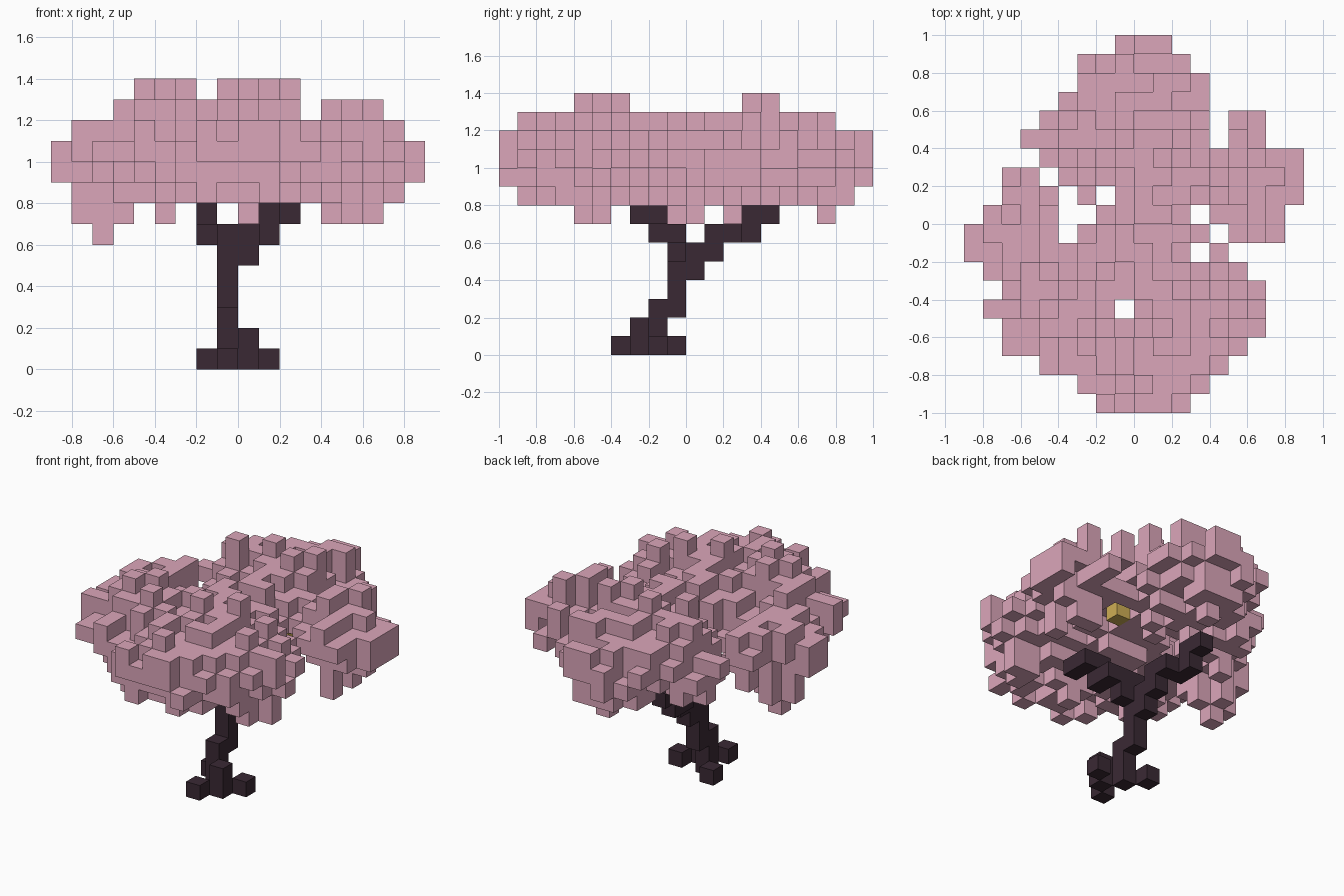
import bpy, bmesh, random
from mathutils import Vector

random.seed(11)
CELL = 0.1

if "Cube" in bpy.data.objects:
    bpy.data.objects.remove(bpy.data.objects["Cube"], do_unlink=True)


def material(name, rgb):
    mat = bpy.data.materials.new(name)
    mat.use_nodes = True
    color = (*rgb, 1.0)
    mat.diffuse_color = color
    mat.node_tree.nodes["Principled BSDF"].inputs["Base Color"].default_value = color
    return mat


def voxel_object(name, cells, mat):
    """Skin a set of grid cells with only their exposed square faces."""
    bm = bmesh.new()
    for cell in cells:
        for axis in range(3):
            for side in (0, 1):
                normal = [0, 0, 0]
                normal[axis] = 2 * side - 1
                if tuple(c + n for c, n in zip(cell, normal)) in cells:
                    continue
                corners = []
                for a, b in ((0, 0), (1, 0), (1, 1), (0, 1)):
                    p = Vector(cell)
                    p[axis] += side
                    p[(axis + 1) % 3] += a
                    p[(axis + 2) % 3] += b
                    corners.append(bm.verts.new(p * CELL))
                bm.faces.new(corners if side else corners[::-1])
    bmesh.ops.remove_doubles(bm, verts=bm.verts, dist=CELL / 100)
    mesh = bpy.data.meshes.new(name)
    bm.to_mesh(mesh)
    bm.free()
    mesh.materials.append(mat)
    obj = bpy.data.objects.new(name, mesh)
    bpy.context.collection.objects.link(obj)
    return obj


pink = material("blossom pink", (0.71, 0.38, 0.49))
bark = material("dark bark", (0.042, 0.022, 0.034))
gold = material("hive gold", (0.62, 0.42, 0.09))

# Trunk, roots and two branches
roots = {(1, -2, 0), (0, -3, 0), (-1, -4, 0), (-2, -1, 0), (-1, -2, 0)}
trunk = {(0, -3, 1), (-1, -2, 1), (-1, -2, 2), (-1, -1, 2),
         (-1, -1, 3), (-1, -1, 4), (-1, 0, 4), (-1, -1, 5)}
back_branch = {(-1, 0, 5), (-1, 1, 5), (-1, 1, 6), (-2, 2, 6), (-1, 2, 6),
               (-2, 3, 6), (-2, 3, 7), (-2, 4, 7)}
front_branch = {(0, -1, 5), (-1, -1, 6), (0, -1, 6), (1, -1, 6), (1, -2, 6),
                (1, -2, 7), (2, -2, 7), (2, -3, 7)}

# Canopy outline: left and right limit of each row, from front to back
rows = [(-2, 3), (-3, 4), (-5, 5), (-7, 6), (-7, 7), (-8, 7), (-7, 7),
        (-8, 6), (-9, 5), (-9, 8), (-8, 8), (-7, 9), (-7, 9), (-5, 9),
        (-6, 7), (-5, 7), (-4, 4), (-3, 4), (-3, 3), (-1, 2)]
gaps = {(-5, 2), (-4, 1), (-2, 1), (-4, 0), (-3, 0), (3, 0),
        (-4, -1), (4, -1), (3, -2), (4, 4), (4, 5)}
plan = {(x, y - 10) for y, (a, b) in enumerate(rows) for x in range(a, b)} - gaps


def neighbours(x, y):
    return ((x + 1, y), (x - 1, y), (x, y + 1), (x, y - 1))


# Depth of each column inside the outline
depth, left, ring = {}, set(plan), 1
while left:
    edge = {c for c in left if any(n not in left for n in neighbours(*c))}
    depth.update({c: ring for c in edge})
    left -= edge
    ring += 1

# Rounded canopy body with scattered single blocks on every side
leaves = set()
for (x, y), d in sorted(depth.items()):
    if d == 1:
        low = random.choice((9, 10, 10))
        high = low + (random.random() < 0.25)
    elif d == 2:
        low, high = random.choice((8, 9, 9)), random.choice((10, 11, 11))
    else:
        low = 8 + (random.random() < 0.5)
        high = 11 + (random.random() < 0.28 and abs(x + 0.5) < 6)
    leaves.update((x, y, z) for z in range(low, high + 1))

# Outermost blocks on the four sides
for x, y in ((8, 1), (8, 3), (-9, -1), (-9, -2)):
    leaves.update((x, y, z) for z in (9, 10))
for x, y in ((0, 9), (0, -10), (7, 2), (-8, -1)):
    leaves.update((x, y, z) for z in (10, 11))
leaves.update((7, 2, z) for z in (8, 9))

# Crown of each lobe: a low cross of blocks with tufts on top
for x, y in ((-5, -5), (-4, -4), (-3, -6), (-3, 3), (-1, 4),
             (0, -5), (1, 3), (2, 4), (2, -4)):
    leaves.update((x, y, z) for z in range(9, 14))
    leaves.update((*n, z) for n in neighbours(x, y) if depth.get(n, 0) > 2
                  for z in (11, 12))

# Single tufts along the ridge
for x, y in ((6, 3), (-6, -4), (0, -9), (2, 7), (0, 6), (1, 0), (0, 1),
             (-1, -1), (0, -2)):
    leaves.update((x, y, z) for z in range(9, 13))

# Hanging tufts
for x, y in ((-8, -1), (-7, -1), (-7, 0), (-6, -1), (-4, -5), (0, -6),
             (4, -5), (4, -6), (5, -5), (5, 2), (6, 2), (6, 0), (0, 7)):
    leaves.update((x, y, z) for z in range(7, 10))
leaves.add((-7, -1, 6))

# Small shaft through the front lobe, and the hollow around the hive
hive = (2, 1, 9)
leaves = {(x, y, z) for x, y, z in leaves
          if (x, y) != (-1, -5)
          and not (x in (2, 3) and y in (1, 2) and z < 10)
          and not (x in (3, 4) and y in (2, 3) and z < 9)}
leaves.update((x, y, 10) for x in (2, 3) for y in (1, 2))

voxel_object("canopy", leaves, pink)
voxel_object("trunk_and_branches", roots | trunk | back_branch | front_branch, bark)
voxel_object("hive", {hive}, gold)
